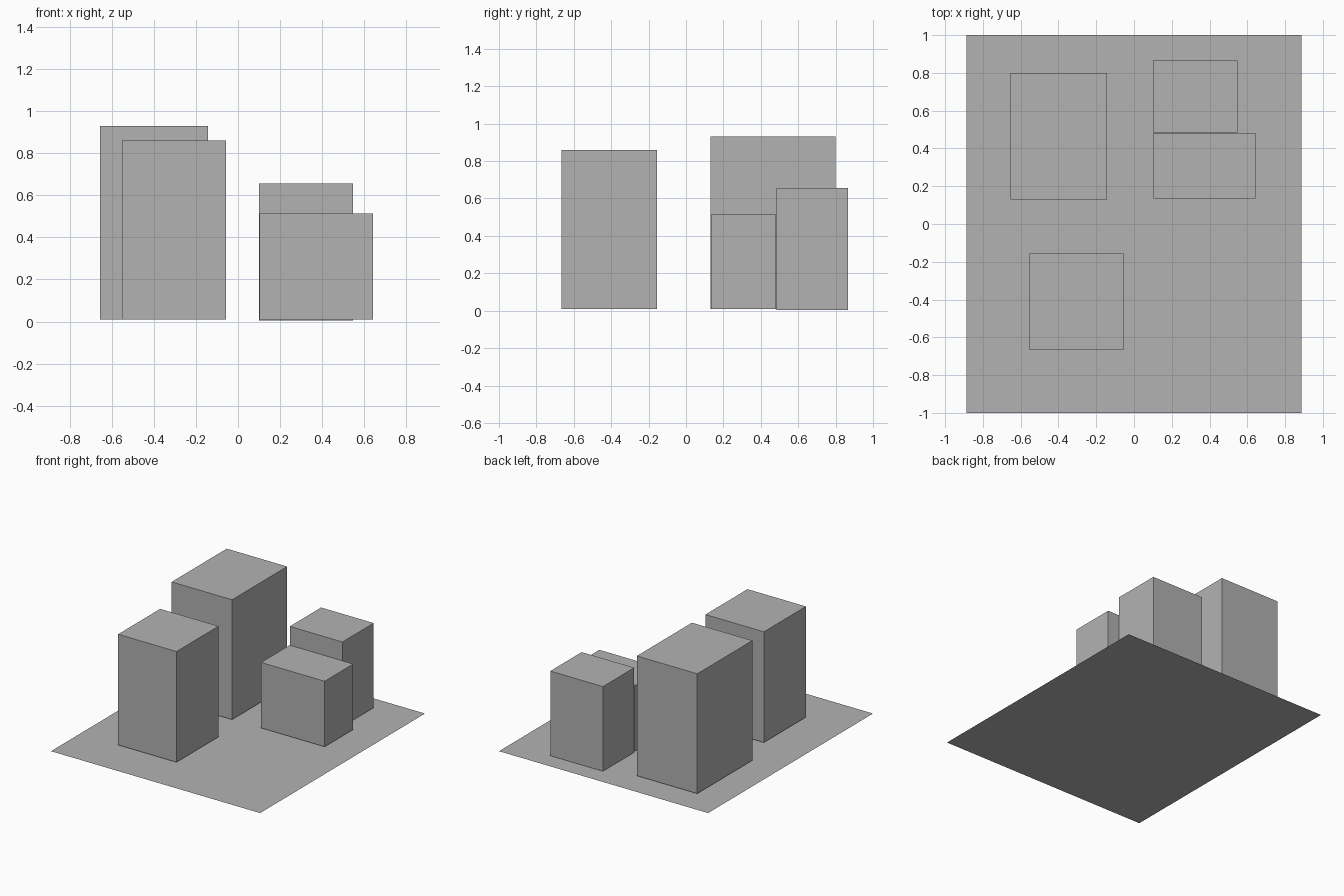
import bpy
import bmesh

if "Cube" in bpy.data.objects:
    bpy.data.objects.remove(bpy.data.objects["Cube"])

grey = bpy.data.materials.new("plain_grey")
grey.diffuse_color = (0.448, 0.448, 0.448, 1)
grey.use_nodes = True
grey.node_tree.nodes["Principled BSDF"].inputs["Base Color"].default_value = grey.diffuse_color


def finish(name, bm):
    mesh = bpy.data.meshes.new(name)
    bm.to_mesh(mesh)
    bm.free()
    mesh.materials.append(grey)
    obj = bpy.data.objects.new(name, mesh)
    bpy.context.collection.objects.link(obj)
    return obj


def block(name, x, y, z):
    """Box spanning the given (min, max) ranges."""
    bm = bmesh.new()
    bmesh.ops.create_cube(bm, size=1)
    for v in bm.verts:
        for i, (lo, hi) in enumerate((x, y, z)):
            v.co[i] = hi if v.co[i] > 0 else lo
    finish(name, bm)


# Ground sheet
bm = bmesh.new()
bmesh.ops.create_grid(bm, x_segments=1, y_segments=1, size=1)
bmesh.ops.scale(bm, vec=(0.888, 1, 1), verts=bm.verts)
finish("ground_sheet", bm)

# Buildings
block("tall_back_left_building", (-0.655, -0.142), (0.131, 0.799), (0.01, 0.93))
block("front_left_building", (-0.552, -0.056), (-0.666, -0.156), (0.01, 0.86))
block("back_right_building", (0.100, 0.547), (0.485, 0.865), (0.005, 0.655))
block("low_right_building", (0.102, 0.642), (0.134, 0.481), (0.01, 0.513))
